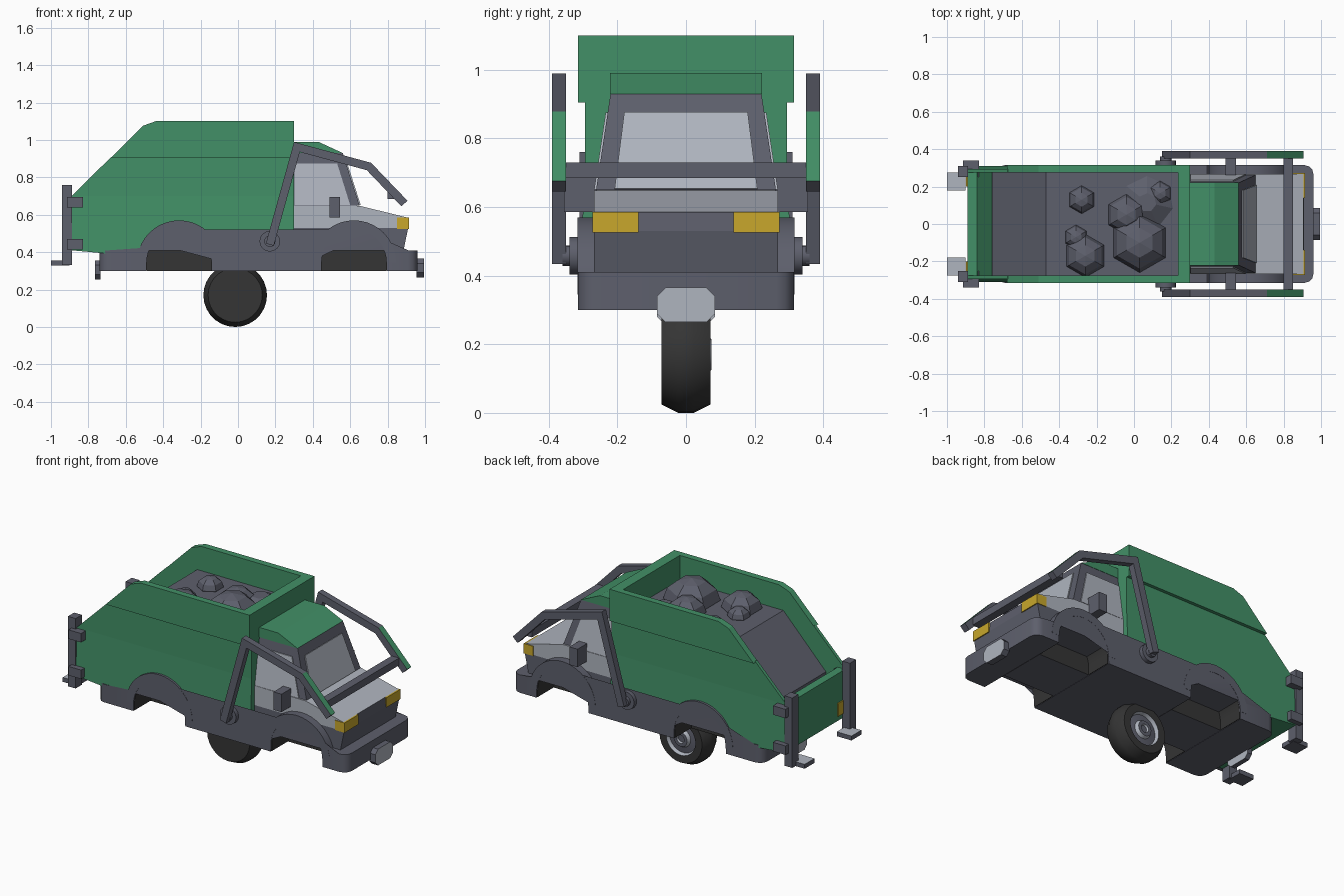
import bpy, bmesh, math
from mathutils import Vector

if "Cube" in bpy.data.objects:
    bpy.data.objects.remove(bpy.data.objects["Cube"])


def material(name, r, g, b):
    m = bpy.data.materials.new(name)
    m.use_nodes = True
    m.diffuse_color = (r, g, b, 1)
    m.node_tree.nodes["Principled BSDF"].inputs["Base Color"].default_value = (r, g, b, 1)
    return m


GREEN = material("green paint", .055, .28, .135)
SLATE = material("slate metal", .11, .115, .15)
LIGHT = material("pale grey", .43, .46, .52)
YELLOW = material("lamp yellow", .58, .39, .025)
BLACK = material("rubber black", .035, .035, .035)


def finish(name, bm, mats, rule=None, smooth=False):
    """Turn a bmesh into an object; rule(face) picks the material slot."""
    bmesh.ops.recalc_face_normals(bm, faces=bm.faces)
    bm.normal_update()
    if rule:
        for f in bm.faces:
            f.material_index = rule(f)
    me = bpy.data.meshes.new(name)
    bm.to_mesh(me)
    bm.free()
    for m in mats:
        me.materials.append(m)
    ob = bpy.data.objects.new(name, me)
    bpy.context.collection.objects.link(ob)
    if smooth:
        bpy.ops.object.select_all(action='DESELECT')
        ob.select_set(True)
        bpy.context.view_layer.objects.active = ob
        bpy.ops.object.shade_smooth_by_angle(angle=math.radians(35))
    return ob


def loft(bm, rings):
    """Solid between two matching outlines."""
    a, b = [[bm.verts.new(p) for p in ring] for ring in rings]
    bm.faces.new(a)
    bm.faces.new(b[::-1])
    for i in range(len(a)):
        j = (i + 1) % len(a)
        bm.faces.new((a[i], b[i], b[j], a[j]))


def prism(name, pts, y0, y1, mats, rule=None, round_ends=0, smooth=False):
    """Side outline (x, z) carried from y0 to y1; either may depend on height."""
    y = lambda v, z: v(z) if callable(v) else v
    bm = bmesh.new()
    loft(bm, [[(x, y(v, z), z) for x, z in pts] for v in (y0, y1)])
    if round_ends:
        xs = [p[0] for p in pts]
        ends = [e for e in bm.edges for lim in (min(xs), max(xs))
                if all(abs(v.co.x - lim) < .001 for v in e.verts)
                and abs(e.verts[0].co.z - e.verts[1].co.z) > .01]
        bmesh.ops.bevel(bm, geom=ends, offset=round_ends, segments=3, profile=.5, affect='EDGES')
    return finish(name, bm, mats, rule, smooth)


def pair(name, pts, y0, y1, mats, rule=None, smooth=False):
    """The same prism on both sides."""
    for side, s in (("left", 1), ("right", -1)):
        flip = lambda v: (lambda z: s * (v(z) if callable(v) else v))
        prism(side + "_" + name, pts, flip(y0), flip(y1), mats, rule, smooth=smooth)


def rect(x0, x1, z0, z1):
    return [(x0, z0), (x1, z0), (x1, z1), (x0, z1)]


def panel(name, pts, push, mats, rule=None):
    """Flat plate from 3D corners, thickened by the push vector."""
    bm = bmesh.new()
    loft(bm, [pts, [Vector(p) + Vector(push) for p in pts]])
    return finish(name, bm, mats, rule)


def lathe(name, prof, centre, segs, mats, rule=None):
    """Turn (radius, y) points about the y axis."""
    bm = bmesh.new()
    c = Vector(centre)
    vs = [bm.verts.new(c + Vector((r, y, 0))) for r, y in prof]
    es = [bm.edges.new(p) for p in zip(vs, vs[1:])]
    bmesh.ops.spin(bm, geom=vs + es, cent=c, axis=(0, 1, 0), angle=math.tau, steps=segs)
    bmesh.ops.remove_doubles(bm, verts=bm.verts, dist=.0005)
    return finish(name, bm, mats, rule, True)


ARCH_Z, REAR_X, FRONT_X, WELL = .345, -.315, .62, .175


def arc(cx, r, steps=20):
    """Half circle over a wheel opening, running from -x to +x."""
    return [(cx - r * math.cos(math.pi * i / steps), ARCH_Z + r * math.sin(math.pi * i / steps))
            for i in range(steps + 1)]


def opening(cx, z):
    a = arc(cx, WELL + .002)
    return [(a[0][0], z)] + a[1:-1] + [(a[-1][0], z)]


# Chassis with wheel openings, rounded at both ends
prism("chassis", [(-.74, .30)] + opening(REAR_X, .30) + opening(FRONT_X, .30) +
      [(.96, .30), (.96, .41), (.40, .41), (.39, .35), (-.09, .35), (-.10, .41), (-.74, .41)],
      -.315, .315, [SLATE], round_ends=.05, smooth=True)

# Wheel wells and fender rings
for end, cx in (("rear", REAR_X), ("front", FRONT_X)):
    legs = [(cx + WELL, .30), (cx - WELL, .30)]
    prism(end + "_well", arc(cx, WELL) + legs, -.15, .15, [BLACK, SLATE],
          lambda f: int(f.normal.z < -.9))
    shell = [(cx - WELL - .003, .302)] + arc(cx, WELL + .003) + [(cx + WELL + .003, .302)]
    inner = [(cx + WELL - .002, .302)] + arc(cx, WELL - .002)[::-1] + [(cx - WELL + .002, .302)]
    pair(end + "_well_lining", shell + inner, .14, .31, [BLACK], smooth=True)
    pair(end + "_fender", arc(cx, .225) + arc(cx, WELL)[::-1], .25, .316, [SLATE], smooth=True)

# Hopper: solid lower body, then open walls
flare = lambda z: .295 + .017 * (.70 - z) / .35
prism("lower_body", [(-.89, .41)] + opening(REAR_X, .41)[1:-1] + [(-.09, .35), (.30, .35),
      (.30, .62), (-.76, .62), (-.84, .70), (-.89, .70)], lambda z: -flare(z), flare, [GREEN])
pair("hopper_skirt", [(-.84, .60), (.30, .60), (.30, .70), (-.85, .70)], .275, flare, [GREEN])
pair("hopper_side", [(-.89, .70), (.30, .70), (.30, .91), (-.677, .91)], .275, .295, [GREEN])
pair("hopper_rim", [(-.68, .905), (.30, .905), (.30, 1.10), (-.44, 1.10), (-.51, 1.075)],
     .275, .315, [GREEN])
prism("hopper_front_wall", rect(.235, .30, .60, .905), -.295, .295, [GREEN])
prism("hopper_front_rim", rect(.235, .2995, .905, 1.10), -.28, .28, [GREEN])
prism("load", [(-.76, .61), (-.76, .65), (-.47, .95), (.24, .95), (.24, .61)], -.278, .278, [SLATE])

# Rubble on the load
for i, (x, y, r) in enumerate([(.03, -.10, .16), (-.04, .05, .11), (-.28, .13, .075),
                               (.14, .165, .065), (-.26, -.17, .115), (-.31, -.07, .065)]):
    bm = bmesh.new()
    bmesh.ops.create_uvsphere(bm, u_segments=6, v_segments=6, radius=r)
    bmesh.ops.scale(bm, vec=(1, 1, .8), verts=bm.verts)
    bmesh.ops.translate(bm, vec=(x, y, .955), verts=bm.verts)
    finish("rubble_%d" % (i + 1), bm, [SLATE])
bm = bmesh.new()
bmesh.ops.create_cone(bm, cap_ends=True, segments=7, radius1=.16, radius2=.05, depth=.06)
bmesh.ops.translate(bm, vec=(.07, .115, .97), verts=bm.verts)
finish("rubble_mound", bm, [SLATE])

# Cab: lower shell, belt with bonnet, tapered window frame, roof
prism("cab_lower", [(.30, .35)] + opening(FRONT_X, .35) +
      [(.87, .35), (.885, .41), (.91, .53), (.30, .53)], -.268, .268, [SLATE])
prism("cab_belt", [(.30, .53), (.91, .53), (.905, .585), (.65, .648), (.30, .65)],
      -.268, .268, [LIGHT, SLATE], lambda f: int(f.normal.x > .8))
slope = lambda z: .262 - .042 * (z - .65) / .28
prism("cab_window_frame", [(.30, .65), (.65, .65), (.56, .93), (.30, .93)],
      lambda z: -slope(z), slope, [SLATE])
prism("cab_roof", [(.30, .93), (.56, .93), (.43, .99), (.30, .99)], -.222, .222, [GREEN])

# Glass plates
front = lambda z: .65 - .09 * (z - .65) / .28
panel("windscreen", [(front(z), y, z) for y, z in
                     ((-.208, .652), (.208, .652), (.18, .875), (-.18, .875))],
      (.006, 0, .002), [LIGHT])
for side, s in (("left", 1), ("right", -1)):
    panel(side + "_window", [(x, s * slope(z), z) for x, z in
                             ((.302, .651), (.60, .651), (.53, .875), (.302, .875))],
          (0, s * .006, 0), [LIGHT])
    # Headlamps wrap the front corner; tail lamps sit low at the back
    lo, hi = sorted((s * .138, s * .272))
    prism(side + "_headlamp", rect(.85, .915, .525, .585), lo, hi, [YELLOW])
    lo, hi = sorted((s * .20, s * .29))
    prism(side + "_tail_lamp", rect(-.897, -.885, .44, .52), lo, hi, [YELLOW])

# Mirrors
pair("mirror", rect(.49, .545, .585, .695), .26, .355, [SLATE])


# Folding lift arms, with painted tips
def ribbon(path, w):
    """Outline of constant width along a path."""
    P = [Vector(p) for p in path]
    up, down = [], []
    for i, p in enumerate(P):
        a = (p - P[max(i - 1, 0)]).normalized() if i else (P[1] - p).normalized()
        b = (P[i + 1] - p).normalized() if i + 1 < len(P) else a
        t = (a + b).normalized()
        n = Vector((-t.y, t.x)) * (w / t.dot(a))
        up.append(tuple(p + n))
        down.append(tuple(p - n))
    return up + down[::-1]


pair("lift_arm", ribbon([(.17, .44), (.315, .962), (.70, .858), (.89, .66)], .022), .35, .39,
     [SLATE, GREEN],
     lambda f: int(f.normal.x > .5 and f.normal.z > .5 and f.calc_center_median().x > .7))
prism("lift_crossbar", rect(.80, .85, .685, .73), -.355, .355, [SLATE])
for side, s in (("left", 1), ("right", -1)):
    lathe(side + "_arm_pivot", [(0, s * .28), (.055, s * .28), (.055, s * .34), (.03, s * .34),
                                (.03, s * .36), (0, s * .36)], (.17, 0, .458), 16, [SLATE])

# Rear stabiliser posts, brackets and feet
pair("stabiliser_post", rect(-.94, -.888, .33, .76), .25, .31, [SLATE])
for name, z in (("lower", .415), ("upper", .64)):
    pair(name + "_bracket", rect(-.915, -.83, z, z + .055), .25, .34, [SLATE])
pair("stabiliser_foot", rect(-1, -.90, .328, .355), .18, .275, [SLATE, LIGHT],
     lambda f: int(f.normal.z > .9))

# Eight-sided end plates
octagon = [(-.085, -.025), (-.06, -.05), (.06, -.05), (.085, -.025),
           (.085, .025), (.06, .05), (-.06, .05), (-.085, .025)]
for name, x, z, d in (("front_plate", .955, .315, .04), ("rear_plate", -.735, .305, -.03)):
    panel(name, [(x, y, z + h) for y, h in octagon], (d, 0, 0), [SLATE, LIGHT],
          lambda f: int(abs(f.normal.x) > .9))

# Single wheel, hub on one side only
lathe("wheel", [(0, -.072), (.145, -.072), (.17, -.022), (.17, .022), (.145, .072), (.10, .072),
                (.092, .05), (.055, .055), (.045, .075), (.025, .075), (.02, .065), (0, .065)],
      (-.015, 0, .17), 28, [BLACK, SLATE, LIGHT],
      lambda f: 0 if f.calc_center_median().y < .045 or
      max((v.co - Vector((-.015, v.co.y, .17))).length for v in f.verts) > .101
      else 2 if f.normal.y < .6 else 1)
